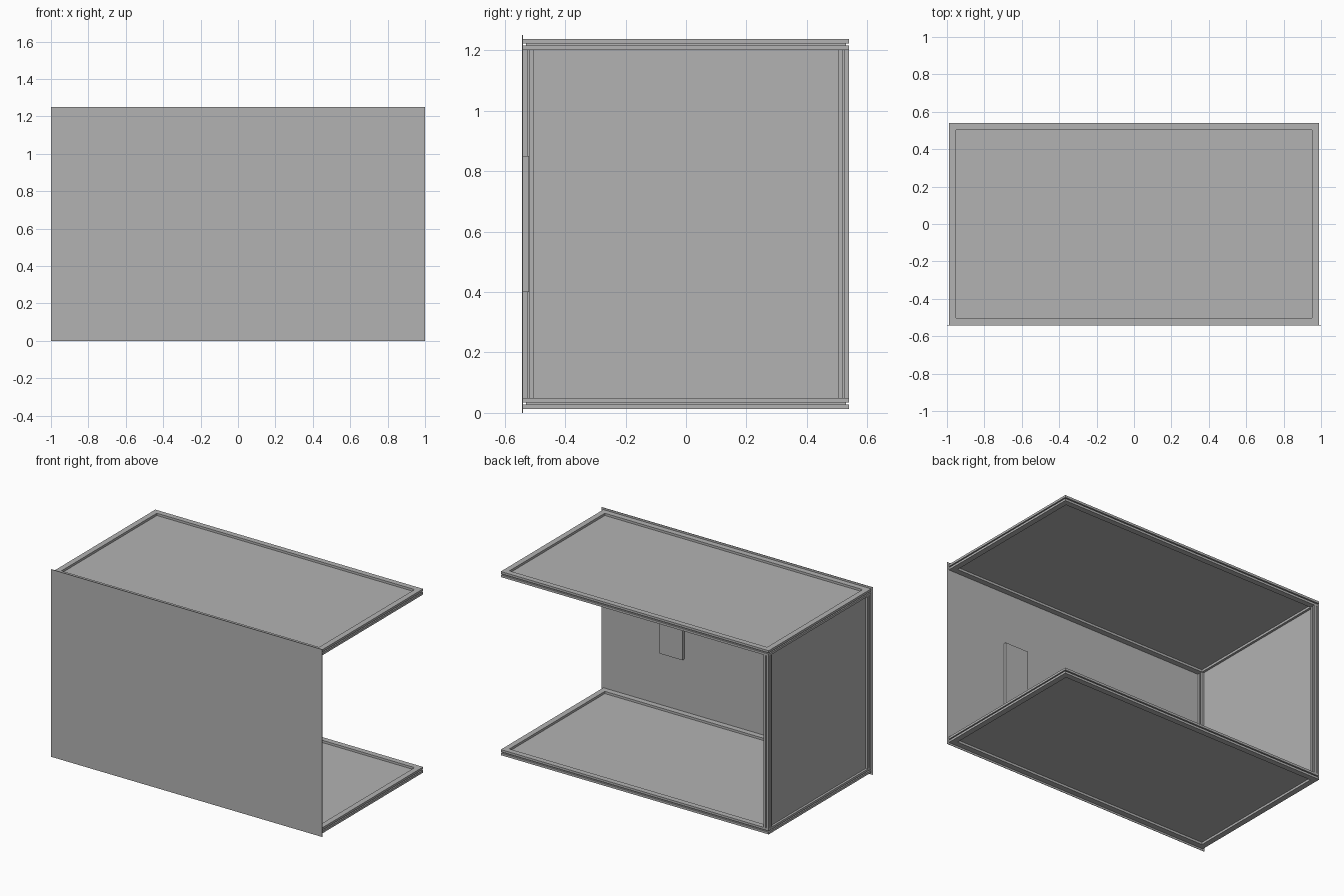
import bpy, bmesh

cube = bpy.data.objects.get("Cube")
if cube:
    bpy.data.objects.remove(cube, do_unlink=True)

grey = bpy.data.materials.new("plain grey")
grey.use_nodes = True
colour = (0.45, 0.45, 0.45, 1)
grey.diffuse_color = colour
grey.node_tree.nodes["Principled BSDF"].inputs["Base Color"].default_value = colour

HX, HY = 0.988, 0.54      # outer half sizes of the frames
W = 0.0375                # bar width
S0, S1 = 0.015, 0.0225    # slot limits across the bar
D = 0.01                  # slot depth
LOW, HIGH = 0.0125, 1.20  # undersides of the two frames


def finish(name, bm):
    bmesh.ops.recalc_face_normals(bm, faces=bm.faces)
    mesh = bpy.data.meshes.new(name)
    bm.to_mesh(mesh)
    bm.free()
    mesh.materials.append(grey)
    obj = bpy.data.objects.new(name, mesh)
    bpy.context.collection.objects.link(obj)
    return obj


def box(name, lo, hi):
    bm = bmesh.new()
    bmesh.ops.create_cube(bm, size=1)
    for v in bm.verts:
        v.co = [(a + b) / 2 + c * (b - a) for a, b, c in zip(lo, hi, v.co)]
    return finish(name, bm)


def bridge(bm, rings, closed):
    n = len(rings[0])
    pairs = list(zip(rings, rings[1:]))
    if closed:
        pairs.append((rings[-1], rings[0]))
    for a, b in pairs:
        for i in range(n):
            j = (i + 1) % n
            bm.faces.new((a[i], a[j], b[j], b[i]))


def slotted_frame(name, z):
    """Mitred rectangle of bars, slotted on the outer and inner sides."""
    profile = [(0, 0), (W, 0), (W, S0), (W - D, S0), (W - D, S1), (W, S1),
               (W, W), (0, W), (0, S1), (D, S1), (D, S0), (0, S0)]
    bm = bmesh.new()
    rings = [[bm.verts.new((sx * (HX - d), sy * (HY - d), z + h)) for d, h in profile]
             for sx, sy in ((1, 1), (-1, 1), (-1, -1), (1, -1))]
    bridge(bm, rings, True)
    return finish(name, bm)


def slotted_post(name, x, y):
    """Upright bar with a slot in each of its four sides."""
    side = [(0, 0), (S0, 0), (S0, D), (S1, D), (S1, 0)]
    profile = []
    for turn in range(4):
        for u, v in side:
            u, v = u - W / 2, v - W / 2
            for _ in range(turn):
                u, v = -v, u
            profile.append((x + u, y + v))
    bm = bmesh.new()
    rings = [[bm.verts.new((px, py, z)) for px, py in profile] for z in (LOW + W, HIGH)]
    bridge(bm, rings, False)
    for ring in rings:
        bm.faces.new(ring)
    return finish(name, bm)


# Floor and roof: slotted frame with a panel held in its inner slot
edge = W - D
for part, z in (("floor", LOW), ("roof", HIGH)):
    slotted_frame(part + "_frame", z)
    box(part + "_panel", (edge - HX, edge - HY, z + S0), (HX - edge, HY - edge, z + S1))

# Closed end: two posts and the panel between them
for part, s in (("front", -1), ("back", 1)):
    slotted_post(part + "_post", W / 2 - HX, s * (HY - W / 2))
box("side_panel", (S0 - HX, edge - HY, LOW + W), (S1 - HX, HY - edge, HIGH))

# Front sheet and the small plate on its inner face
box("front_sheet", (-1, -HY - 0.003, 0), (1, -HY, 1.25))
box("inner_plate", (0.39, -HY, 0.40), (0.56, -0.52, 0.85))
